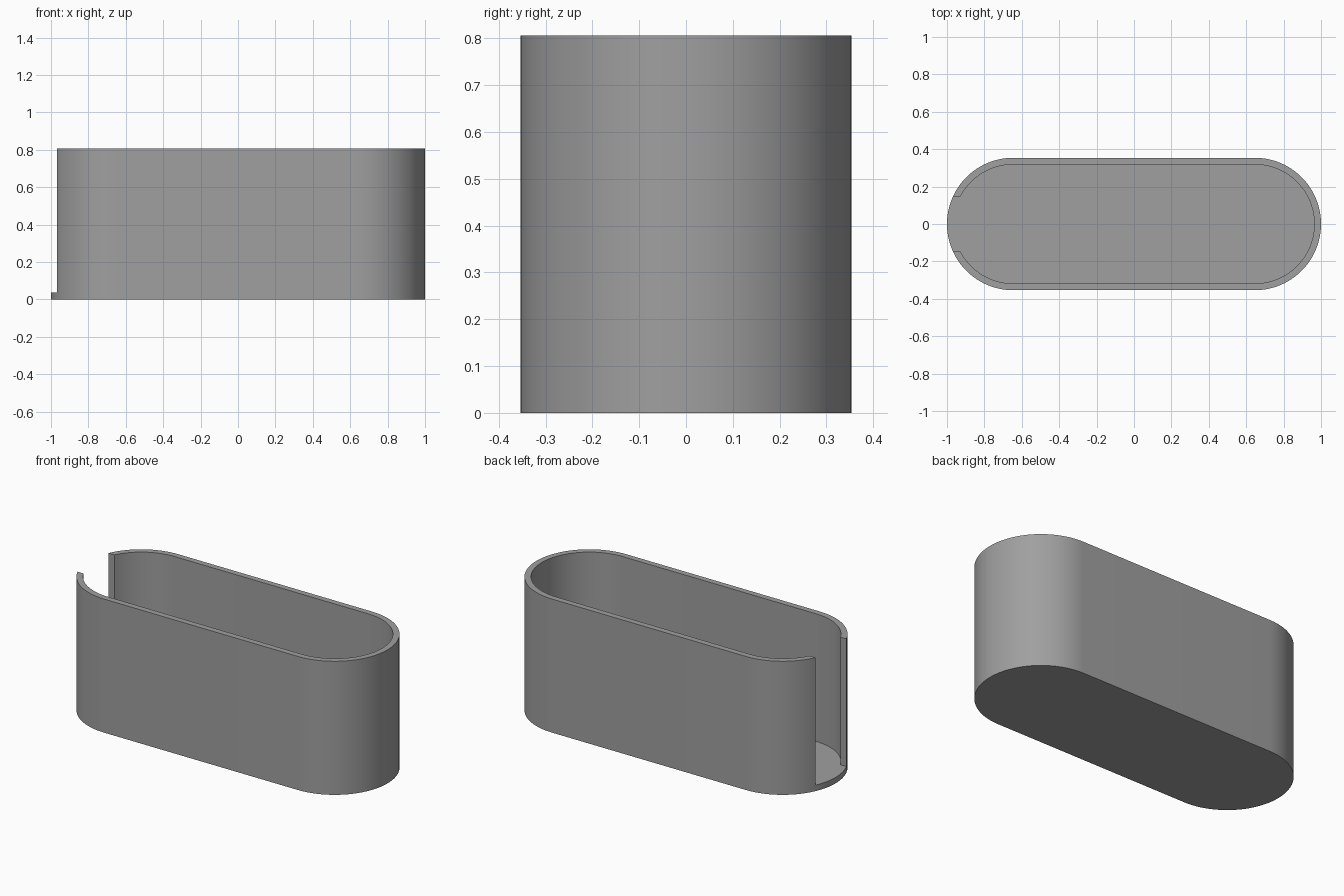
import bpy, bmesh, math

if "Cube" in bpy.data.objects:
    bpy.data.objects.remove(bpy.data.objects["Cube"])

R, HALF, WALL, FLOOR, H = 0.354, 0.646, 0.036, 0.036, 0.806
SLOT = 0.147   # half width of the end opening
N = 48         # segments per rounded end


def stadium(name, r, z0, z1):
    """Upright prism with two straight sides and two half-round ends."""
    pts = []
    for cx, start in ((HALF, -math.pi / 2), (-HALF, math.pi / 2)):
        for i in range(N + 1):
            a = start + math.pi * i / N
            pts.append((cx + r * math.cos(a), r * math.sin(a), z0))
    bm = bmesh.new()
    face = bm.faces.new([bm.verts.new(p) for p in pts])
    ext = bmesh.ops.extrude_face_region(bm, geom=[face])
    top = [g for g in ext["geom"] if isinstance(g, bmesh.types.BMVert)]
    bmesh.ops.translate(bm, verts=top, vec=(0, 0, z1 - z0))
    bmesh.ops.recalc_face_normals(bm, faces=bm.faces)
    me = bpy.data.meshes.new(name)
    bm.to_mesh(me)
    bm.free()
    ob = bpy.data.objects.new(name, me)
    bpy.context.collection.objects.link(ob)
    return ob


def cut(target, cutter):
    """Subtract the cutter and discard it."""
    bpy.context.view_layer.objects.active = target
    mod = target.modifiers.new("cut", 'BOOLEAN')
    mod.operation, mod.solver, mod.object = 'DIFFERENCE', 'EXACT', cutter
    bpy.ops.object.modifier_apply(modifier=mod.name)
    bpy.data.objects.remove(cutter)


# Tray body, hollowed out above the floor
tray = stadium("open_ended_tray", R, 0, H)
cut(tray, stadium("cavity_cutter", R - WALL, FLOOR, H + 0.2))

# Slot through the left rounded end, down to the floor
bpy.ops.mesh.primitive_cube_add(size=1, location=(-0.95, 0, FLOOR + 0.5))
slot = bpy.context.object
slot.name = "slot_cutter"
slot.scale = (0.5, 2 * SLOT, 1)
bpy.context.view_layer.update()
cut(tray, slot)

# Plain grey finish
grey = bpy.data.materials.new("grey")
grey.diffuse_color = (0.35, 0.35, 0.35, 1)
grey.use_nodes = True
grey.node_tree.nodes["Principled BSDF"].inputs["Base Color"].default_value = grey.diffuse_color
tray.data.materials.clear()
tray.data.materials.append(grey)
for p in tray.data.polygons:
    p.material_index = 0

# Smooth walls, sharp rims
bpy.ops.object.select_all(action='DESELECT')
tray.select_set(True)
bpy.context.view_layer.objects.active = tray
bpy.ops.object.shade_smooth_by_angle(angle=math.radians(30))
